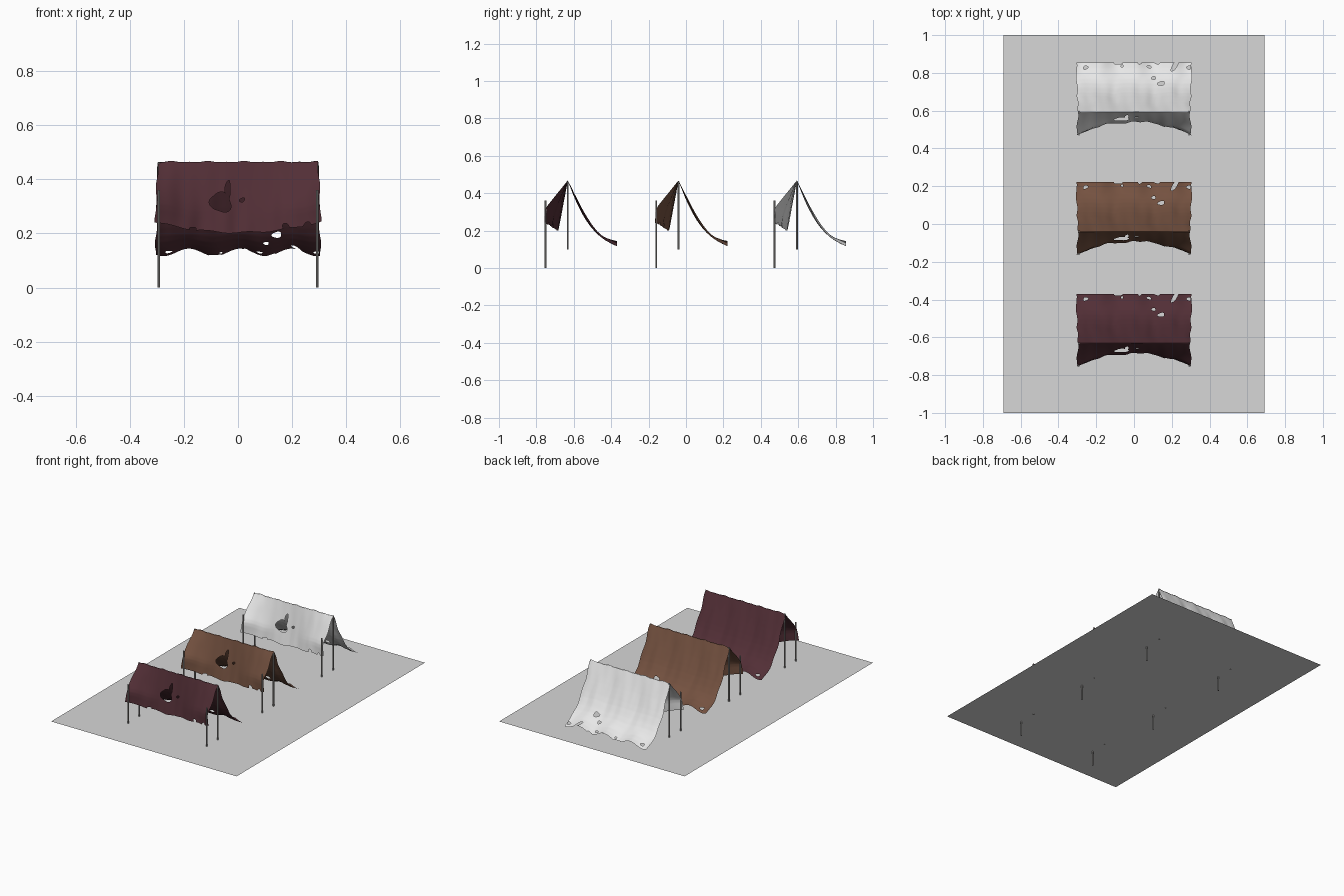
import bpy, bmesh, math

if "Cube" in bpy.data.objects:
    bpy.data.objects.remove(bpy.data.objects["Cube"])

def material(name, rgb):
    m = bpy.data.materials.new(name)
    m.diffuse_color = (*rgb, 1)
    m.use_nodes = True
    m.node_tree.nodes["Principled BSDF"].inputs["Base Color"].default_value = m.diffuse_color
    return m

WINE = material("wine cloth", (0.085, 0.028, 0.037))
BROWN = material("brown cloth", (0.175, 0.083, 0.051))
WHITE = material("white cloth", (0.8, 0.8, 0.8))
GREY = material("ground grey", (0.68, 0.68, 0.68))
METAL = material("pole grey", (0.32, 0.31, 0.30))

FRONT, BACK, HALF = 0.27, 0.444, 0.296      # cloth lengths each side of the ridge, half width
GROUND_Z = 0.1

# profiles as (y from ridge, z): middle of front, ends of front, back
MID = [(0, .465), (-.03, .325), (-.053, .203)]
END = [(0, .465), (-.121, .315), (-.125, .243)]
REAR = [(0, .465), (.05, .358), (.1, .262), (.15, .192), (.2, .152), (.262, .130)]

# holes and torn edges on the flat cloth: x, s, radius x, radius s, tilt
HOLES = [
    (-.063, -.156, .038, .037, 0), (-.037, -.105, .009, .035, 0), (.015, -.148, .010, .007, .5),
    (-.16, -.27, .012, .012, 0), (.17, -.27, .010, .022, .2), (.245, -.268, .014, .012, 0),
    (.14, .312, .018, .015, .4), (.1, .352, .010, .010, 0), (.078, .42, .012, .007, -.4),
    (-.25, .415, .013, .009, .4), (.283, .415, .011, .010, 0), (.215, .435, .010, .048, -.45),
    (-.082, .444, .022, .010, 0), (-.062, .424, .006, .007, 0), (.03, .446, .010, .012, 0),
    (.12, .446, .016, .010, 0),
]

def along(pts, t):
    # point at fraction t of a polyline's length, softened by averaging neighbours
    def at(q):
        q = min(max(q, 0), 1)
        lens = [math.dist(a, b) for a, b in zip(pts, pts[1:])]
        d = q * sum(lens)
        for a, b, l in zip(pts, pts[1:], lens):
            if d <= l + 1e-9:
                k = d / l
                return (a[0] + (b[0] - a[0]) * k, a[1] + (b[1] - a[1]) * k)
            d -= l
        return pts[-1]
    w = min(.08, t, 1 - t)
    p = [at(t - w), at(t), at(t + w)]
    return [(p[0][i] + 2 * p[1][i] + p[2][i]) / 4 for i in (0, 1)]

def drape(x, s):
    # flat cloth coordinates to hanging cloth with folds
    edge = (abs(x) / HALF) ** 2
    fold = math.sin(31 * x + 1 + 4 * s) + .6 * math.sin(57 * x - 9 * s) + .4 * math.sin(93 * x + 2)
    pucker = .003 * math.sin(70 * x) * math.sin(23 * x + 1)
    if s < 0:
        t = -s / FRONT
        a, b = along(MID, t), along(END, t)
        y, z = (a[i] + (b[i] - a[i]) * edge for i in (0, 1))
        y += .0045 * fold * t * (1 - edge * .8)
        z += .003 * math.sin(45 * x) * t + pucker * (1 - t)
        wide = 1 + .035 * t
    else:
        t = s / BACK
        y, z = along(REAR, t)
        k = math.sin(math.pi * min(t * 1.2, 1))
        y += .003 * fold * k
        z += .003 * fold * k + pucker * (1 - t)
        z += .014 * t ** 4 * math.sin(34 * x + 1.3)
        wide = 1 + .035 * t
    return x * wide + .003 * math.sin(40 * s) * x / HALF, y, z

def ellipse(x, s, h):
    c, n = math.cos(h[4]), math.sin(h[4])
    dx, ds = x - h[0], s - h[1]
    u, v = (dx * c + ds * n) / h[2], (-dx * n + ds * c) / h[3]
    ang = math.atan2(v, u)
    wob = 1 + .12 * math.sin(3 * ang + h[0] * 40)      # ragged outline
    return math.hypot(u, v) / wob

def cloth_mesh():
    bm = bmesh.new()
    nx, nf, nb = 108, 48, 80
    rows = [-FRONT + FRONT * i / nf for i in range(nf)] + [BACK * i / nb for i in range(nb + 1)]
    grid = [[bm.verts.new((HALF * (2 * i / nx - 1), s, 0)) for i in range(nx + 1)] for s in rows]
    for a, b in zip(grid, grid[1:]):
        for i in range(nx):
            bm.faces.new((a[i], a[i + 1], b[i + 1], b[i]))
    # cut holes, then pull their rims onto the outline
    for h in HOLES:
        gone = [f for f in bm.faces if ellipse(*f.calc_center_median()[:2], h) < 1]
        rim = {v for f in gone for v in f.verts}
        bmesh.ops.delete(bm, geom=gone, context='FACES')
        for v in rim:
            if v.is_valid and v.link_faces:
                d = ellipse(v.co.x, v.co.y, h)
                if .5 < d < 1.6:
                    v.co.x = min(max(h[0] + (v.co.x - h[0]) / d, -HALF), HALF)
                    v.co.y = min(max(h[1] + (v.co.y - h[1]) / d, -FRONT), BACK)
    for v in bm.verts:
        v.co = drape(v.co.x, v.co.y)
    me = bpy.data.meshes.new("tent_cloth")
    bm.to_mesh(me)
    bm.free()
    me.shade_smooth()
    return me

def pole(name, x, y, z0, z1):
    bpy.ops.mesh.primitive_cylinder_add(vertices=10, radius=.005, depth=z1 - z0,
                                        location=(x, y, (z0 + z1) / 2))
    o = bpy.context.object
    o.name = name
    o.data.materials.append(METAL)
    bpy.ops.object.shade_smooth_by_angle()

# ground sheet
bpy.ops.mesh.primitive_plane_add(size=2, location=(0, 0, GROUND_Z))
ground = bpy.context.object
ground.name = "ground_sheet"
ground.scale = (.69, 1, 1)
ground.data.materials.append(GREY)

# three tents, each a torn cloth on four poles
base = cloth_mesh()
for label, y, mat in (("wine", -.632, WINE), ("brown", -.04, BROWN), ("white", .593, WHITE)):
    me = base.copy()
    me.materials.append(mat)
    tent = bpy.data.objects.new(label + "_tent_cloth", me)
    tent.location.y = y
    bpy.context.collection.objects.link(tent)
    for side, x in (("left", -.292), ("right", .292)):
        pole(f"{label}_front_pole_{side}", x, y - .119, 0, .36)
        pole(f"{label}_ridge_pole_{side}", x, y, .098, .462)
bpy.data.meshes.remove(base)
